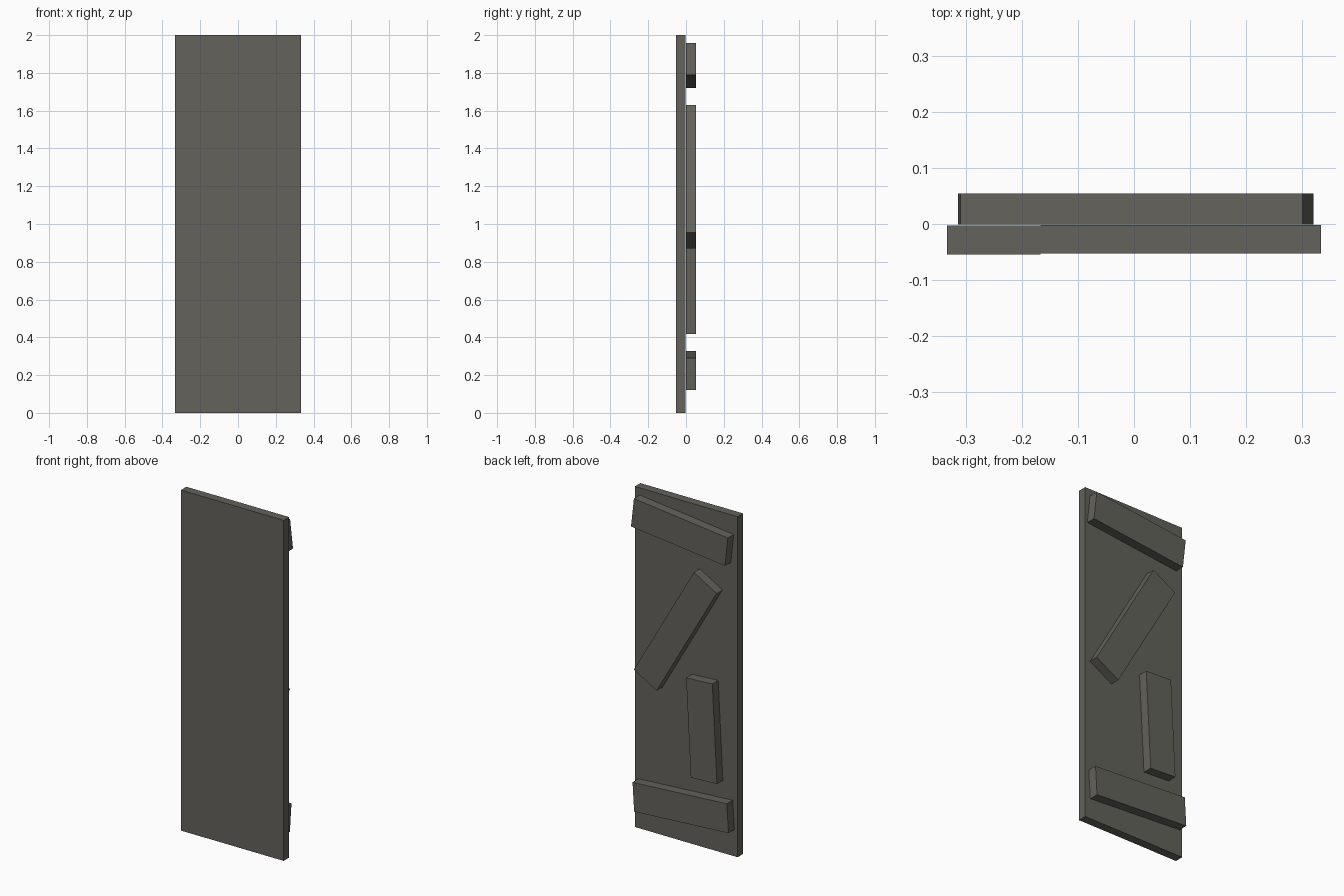
import bpy
import math

if "Cube" in bpy.data.objects:
    bpy.data.objects.remove(bpy.data.objects["Cube"])

# One weathered grey-brown wood colour
wood = bpy.data.materials.new("weathered_wood")
wood.diffuse_color = (0.125, 0.122, 0.105, 1.0)
wood.use_nodes = True
wood.node_tree.nodes["Principled BSDF"].inputs["Base Color"].default_value = wood.diffuse_color


def board(name, size, centre, tilt=0.0):
    """Box board of the given size, tilted in the plane of the door (degrees about y)."""
    bpy.ops.mesh.primitive_cube_add(size=1, location=centre)
    ob = bpy.context.object
    ob.name = name
    ob.scale = size
    ob.rotation_euler = (0, math.radians(tilt), 0)
    ob.data.materials.append(wood)
    return ob


# Upright planks side by side; the leftmost sits a hair further forward
plank_width = 2 / 3 / 4
for i in range(4):
    y = -0.0285 if i == 0 else -0.0275
    x = (i - 1.5) * plank_width
    board(f"plank_{i + 1}", (plank_width, 0.051, 2.0), (x, y, 1.0))

# Crooked battens nailed across the back: width, height, x, z, tilt
battens = {
    "top_batten": (0.614, 0.17, 0.005, 1.84, -6.4),
    "diagonal_brace": (0.17, 0.78, 0.032, 1.25, -30.0),
    "short_brace": (0.17, 0.58, -0.139, 0.712, 3.0),
    "bottom_batten": (0.614, 0.17, -0.002, 0.224, 3.5),
}
for name, (w, h, x, z, tilt) in battens.items():
    board(name, (w, 0.055, h), (x, 0.0265, z), tilt)
